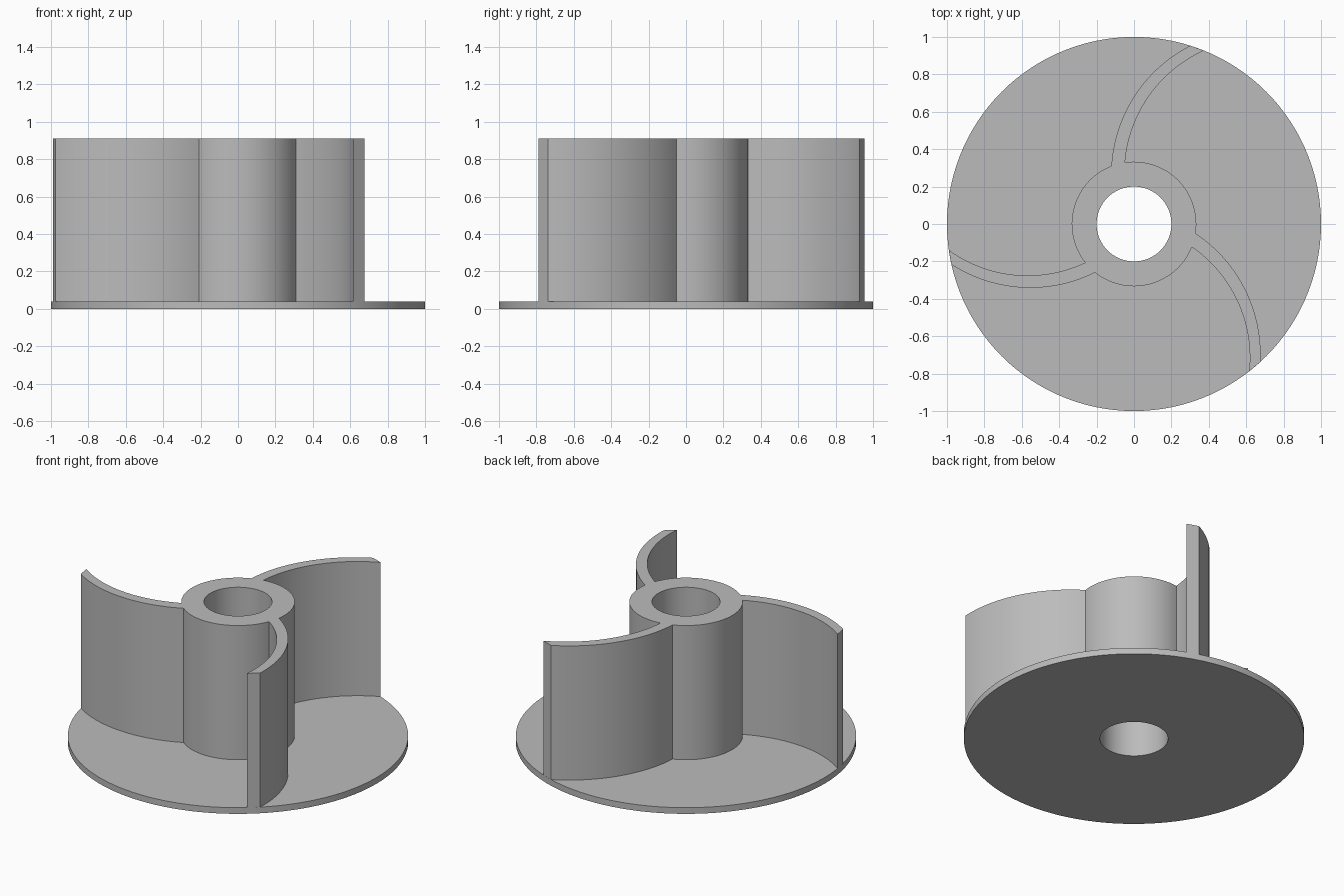
import bpy
import bmesh
from math import cos, sin, radians, pi
from mathutils import Vector

DISC_R, HUB_R, BORE_R = 1.0, 0.333, 0.2
DISC_TOP, HEIGHT = 0.04, 0.91

cube = bpy.data.objects.get("Cube")
if cube:
    bpy.data.objects.remove(cube, do_unlink=True)

grey = bpy.data.materials.new("plain grey")
grey.use_nodes = True
colour = (0.5, 0.5, 0.5, 1)
grey.diffuse_color = colour
grey.node_tree.nodes["Principled BSDF"].inputs["Base Color"].default_value = colour


def polar(r, degrees):
    a = radians(degrees)
    return Vector((r * cos(a), r * sin(a)))


def round_arc(r, start, end, steps):
    return [polar(r, start + (end - start) * i / steps) for i in range(steps + 1)]


def bowed_arc(a, b, sagitta, steps=28):
    """Circular arc from a to b, bulging to the left of the way from a to b."""
    chord = b - a
    left = Vector((-chord.y, chord.x)).normalized()
    half = chord.length / 2
    r = (half ** 2 + sagitta ** 2) / (2 * sagitta)
    centre = (a + b) / 2 + left * (sagitta - r)
    sweep = (a - centre).angle(b - centre)
    out = []
    for i in range(steps + 1):
        t = sweep * (i / steps - 0.5)
        out.append(centre + r * (left * cos(t) + chord.normalized() * sin(t)))
    return out


def extrude_outline(name, loops, z0, z1):
    """Fill an outline with its holes and raise it into a solid."""
    bm = bmesh.new()
    edges = []
    for loop in loops:
        verts = [bm.verts.new((p.x, p.y, z0)) for p in loop]
        edges += [bm.edges.new((v, verts[i - 1])) for i, v in enumerate(verts)]
    bmesh.ops.triangle_fill(bm, use_beauty=True, edges=edges, normal=(0, 0, 1))
    raised = bmesh.ops.extrude_face_region(bm, geom=bm.faces[:], use_keep_orig=True)
    top = [g for g in raised["geom"] if isinstance(g, bmesh.types.BMVert)]
    bmesh.ops.translate(bm, verts=top, vec=(0, 0, z1 - z0))
    bmesh.ops.recalc_face_normals(bm, faces=bm.faces[:])
    mesh = bpy.data.meshes.new(name)
    bm.to_mesh(mesh)
    bm.free()
    mesh.materials.append(grey)
    obj = bpy.data.objects.new(name, mesh)
    bpy.context.collection.objects.link(obj)
    bpy.ops.object.select_all(action="DESELECT")
    obj.select_set(True)
    bpy.context.view_layer.objects.active = obj
    bpy.ops.object.shade_smooth_by_angle(angle=pi / 6)
    return obj


bore = round_arc(BORE_R, 0, 360, 72)[:-1]

# Base disc with a central bore
extrude_outline("base_disc", [round_arc(DISC_R, 0, 360, 120)[:-1], bore], 0, DISC_TOP)

# Hub and three curved blades as one outline
outline = []
for turn in (0, 120, 240):
    concave = bowed_arc(polar(HUB_R, turn + 98.3), polar(DISC_R, turn + 68), 0.1)
    convex = bowed_arc(polar(HUB_R, turn + 111.3), polar(DISC_R, turn + 72.5), 0.102)
    hub_side = round_arc(HUB_R, turn + 111.3, turn + 218.3, 30)
    outline += concave + convex[::-1] + hub_side[1:-1]
extrude_outline("hub_and_blades", [outline, bore], DISC_TOP, HEIGHT)
